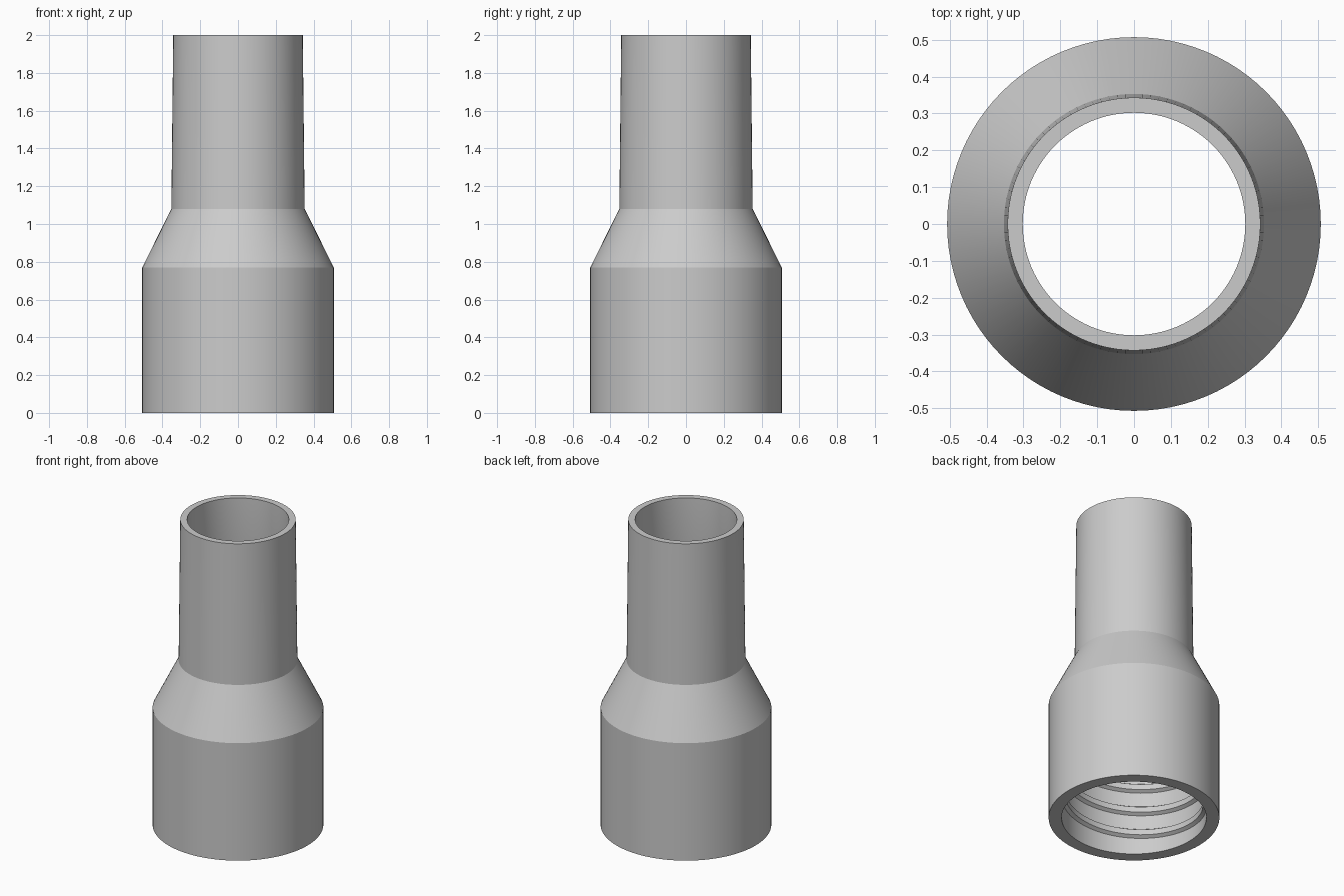
import bpy, bmesh, math

cube = bpy.data.objects.get("Cube")
if cube:
    bpy.data.objects.remove(cube, do_unlink=True)

SEGMENTS = 96

grey = bpy.data.materials.new("plain grey")
grey.use_nodes = True
colour = (0.6, 0.6, 0.6, 1)
grey.diffuse_color = colour
grey.node_tree.nodes["Principled BSDF"].inputs["Base Color"].default_value = colour


def sweep(name, rings, closed):
    """Join equal rings of points into a skin, looped or with capped ends."""
    bm = bmesh.new()
    loops = [[bm.verts.new(p) for p in ring] for ring in rings]
    n = len(loops[0])
    pairs = list(zip(loops, loops[1:]))
    if closed:
        pairs.append((loops[-1], loops[0]))
    else:
        bm.faces.new(loops[0])
        bm.faces.new(loops[-1])
    for a, b in pairs:
        for i in range(n):
            j = (i + 1) % n
            bm.faces.new((a[i], a[j], b[j], b[i]))
    bmesh.ops.recalc_face_normals(bm, faces=bm.faces)
    mesh = bpy.data.meshes.new(name)
    bm.to_mesh(mesh)
    bm.free()
    obj = bpy.data.objects.new(name, mesh)
    bpy.context.collection.objects.link(obj)
    mesh.materials.append(grey)
    bpy.ops.object.select_all(action="DESELECT")
    obj.select_set(True)
    bpy.context.view_layer.objects.active = obj
    bpy.ops.object.shade_smooth_by_angle(angle=math.radians(25))
    return obj


def ring_at(angle, profile, lift=0):
    return [(r * math.cos(angle), r * math.sin(angle), z + lift) for r, z in profile]


# Hollow stepped tube: wide socket, cone and slightly tapered spigot
wall = [(0.507, 0), (0.507, 0.77), (0.353, 1.08), (0.343, 2),
        (0.302, 2), (0.302, 1.08), (0.43, 0.77), (0.43, 0)]
sweep("adapter_body",
      [ring_at(math.tau * i / SEGMENTS, wall) for i in range(SEGMENTS)], True)

# Helical thread inside the socket, fading into the wall at both ends
PITCH, TURNS, START = 0.155, 4, 0.04
steps = TURNS * SEGMENTS
rings = []
for i in range(steps + 1):
    fade = min(1, i / 12, (steps - i) / 12)
    crest = 0.431 - 0.022 * fade
    thread = [(0.436, -0.035), (crest, -0.018), (crest, 0.018), (0.436, 0.035)]
    rings.append(ring_at(math.tau * i / SEGMENTS, thread, START + PITCH * i / SEGMENTS))
sweep("inner_thread", rings, False)
